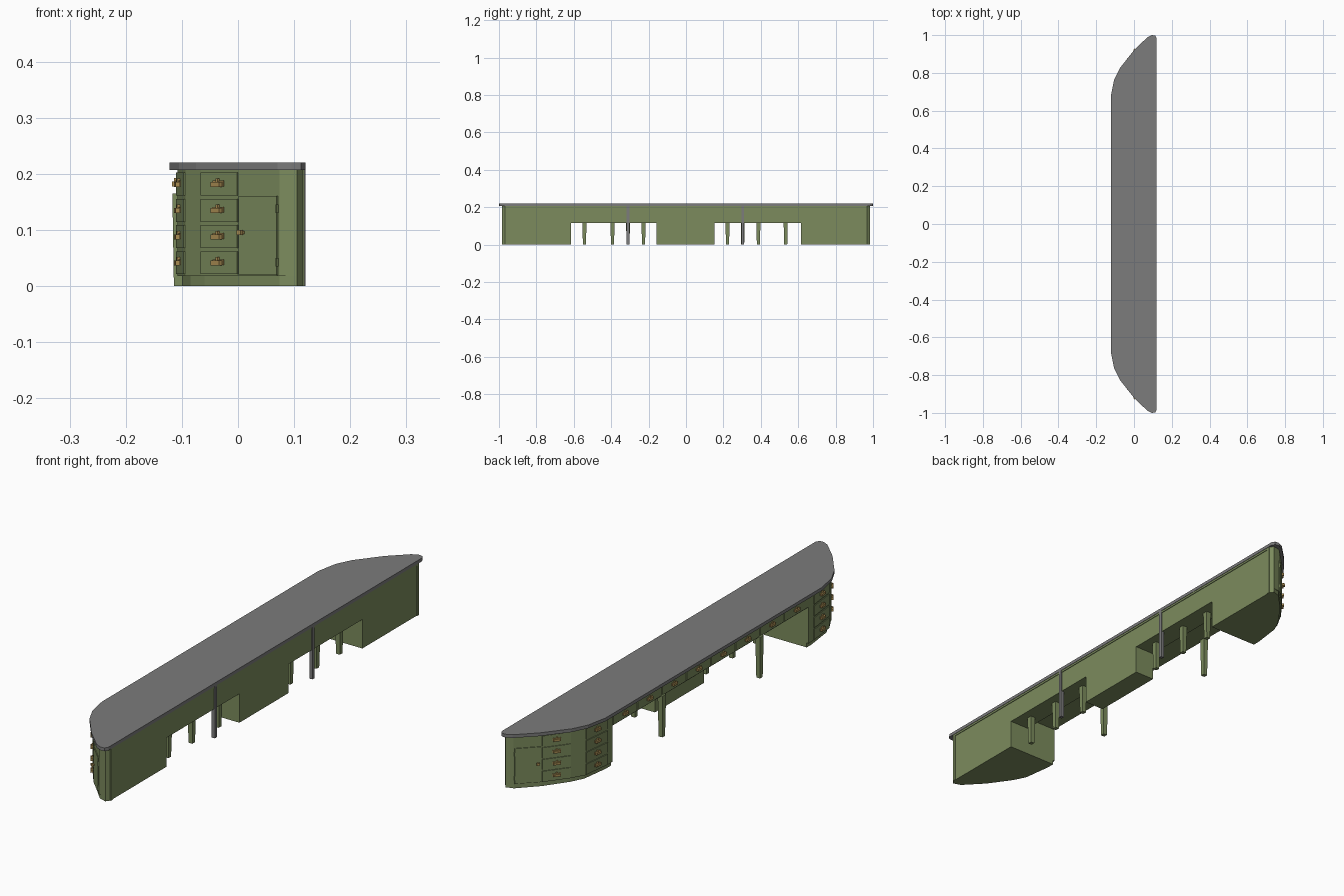
import bpy, bmesh
from mathutils import Vector

old = bpy.data.objects.get("Cube")
if old:
    bpy.data.objects.remove(old, do_unlink=True)


def material(name, rgb):
    m = bpy.data.materials.new(name)
    m.use_nodes = True
    m.diffuse_color = (*rgb, 1)
    m.node_tree.nodes["Principled BSDF"].inputs["Base Color"].default_value = (*rgb, 1)
    return m


GREEN = material("olive green paint", (0.2, 0.26, 0.11))
GREY = material("grey worktop", (0.2, 0.2, 0.2))
BRASS = material("brass", (0.42, 0.28, 0.09))


def prism(name, outline, z0, z1, mat, taper=1.0):
    """Extrude an xy outline; the bottom can shrink about its centre."""
    c = sum((Vector(p) for p in outline), Vector((0, 0))) / len(outline)
    bm = bmesh.new()
    low = [bm.verts.new((*(c + (Vector(p) - c) * taper), z0)) for p in outline]
    high = [bm.verts.new((*p, z1)) for p in outline]
    bm.faces.new(low)
    bm.faces.new(high)
    n = len(outline)
    for i in range(n):
        j = (i + 1) % n
        bm.faces.new((low[i], low[j], high[j], high[i]))
    bmesh.ops.recalc_face_normals(bm, faces=bm.faces)
    me = bpy.data.meshes.new(name)
    bm.to_mesh(me)
    bm.free()
    me.materials.append(mat)
    ob = bpy.data.objects.new(name, me)
    bpy.context.collection.objects.link(ob)
    return ob


def box(name, x0, x1, y0, y1, z0, z1, mat=GREEN, taper=1.0):
    return prism(name, [(x0, y0), (x1, y0), (x1, y1), (x0, y1)], z0, z1, mat, taper)


def plate(name, p, q, a, b, z0, z1, d0, d1, mat=GREEN):
    """Slab on the wall from p to q, from a to b along it, d0 to d1 outward."""
    p, q = Vector(p), Vector(q)
    t = (q - p).normalized()
    n = Vector((t.y, -t.x))
    if n.dot((p + q) / 2 - Vector((0.1, 0))) < 0:
        n = -n
    pts = [p + t * a + n * d0, p + t * b + n * d0, p + t * b + n * d1, p + t * a + n * d1]
    return prism(name, pts, z0, z1, mat)


def drawer(name, p, q, z0, z1):
    """Drawer front with a cup pull."""
    w = (Vector(q) - Vector(p)).length
    gap = 0.003
    plate(name + "_front", p, q, gap, w - gap, z0 + gap, z1 - gap, -0.002, 0.003)
    m, z = w / 2, (z0 + z1) / 2
    plate(name + "_pull_plate", p, q, m - 0.016, m + 0.016, z - 0.004, z + 0.006, 0.003, 0.005, BRASS)
    plate(name + "_pull_cup", p, q, m - 0.013, m + 0.013, z - 0.005, z + 0.004, 0.005, 0.012, BRASS)
    plate(name + "_pull_catch", p, q, m - 0.003, m + 0.003, z + 0.004, z + 0.01, 0.003, 0.008, BRASS)


# Worktop with clipped, rounded ends
top_half = [(0.12, 0.985), (0.112, 0.998), (0.095, 1.0), (0.07, 0.988), (0.0, 0.92),
            (-0.075, 0.825), (-0.105, 0.765), (-0.122, 0.68)]
prism("worktop", top_half + [(x, -y) for x, y in reversed(top_half)], 0.207, 0.22, GREY)

# End cabinets
END_Y = 0.615
wall = [(0.116, 0.968), (0.105, 0.983), (0.074, 0.977), (0.002, 0.905),
        (-0.066, 0.815), (-0.094, 0.765), (-0.108, 0.645)]
plinth = [(0.116, 0.968), (0.105, 0.983), (0.074, 0.973), (0.004, 0.9),
          (-0.06, 0.81), (-0.085, 0.76), (-0.1, 0.645)]
rows = 4
row_h = (0.205 - 0.018) / rows
for s, side in ((1, "back"), (-1, "front")):
    def flip(pts):
        return [(x, s * y) for x, y in pts]
    W = flip(wall)
    prism(side + "_cabinet", W + flip([(-0.108, END_Y), (0.116, END_Y)]), 0.018, 0.207, GREEN)
    prism(side + "_plinth", flip(plinth) + flip([(-0.1, END_Y), (0.116, END_Y)]), 0, 0.018, GREEN)

    # Two columns of drawers
    for i in range(rows):
        z = 0.018 + i * row_h
        drawer(f"{side}_end_drawer_{i}", W[3], W[4], z, z + row_h)
        drawer(f"{side}_corner_drawer_{i}", W[5], W[6], z, z + row_h)

    # Cupboard door with knob and hinges
    w = (Vector(W[2]) - Vector(W[3])).length
    plate(side + "_door", W[3], W[2], 0.002, w - 0.004, 0.02, 0.16, -0.002, 0.003)
    plate(side + "_door_knob_stem", W[3], W[2], 0.011, 0.016, 0.093, 0.098, 0.003, 0.009, BRASS)
    plate(side + "_door_knob", W[3], W[2], 0.008, 0.019, 0.091, 0.1, 0.009, 0.015, BRASS)
    for z in (0.035, 0.13):
        plate(side + "_hinge", W[3], W[2], w - 0.005, w - 0.002, z, z + 0.015, 0, 0.005)

    # Trim around the flat outer panel
    y0, y1 = sorted((s * 0.955, s * 0.968))
    box(side + "_panel_edge", 0.114, 0.1185, y0, y1, 0, 0.207)

# Drawer apron, flat back and central cabinet
box("drawer_apron", -0.106, 0.116, -END_Y, END_Y, 0.16, 0.207)
box("back_rail", 0.03, 0.116, -END_Y, END_Y, 0.115, 0.16)
box("centre_cabinet", 0.03, 0.116, -0.157, 0.152, 0, 0.115)
box("top_trim", 0.114, 0.1185, -0.955, 0.955, 0.199, 0.207)

count = 8
step = 2 * END_Y / count
for i in range(count):
    y = -END_Y + i * step
    drawer(f"apron_drawer_{i}", (-0.106, y), (-0.106, y + step), 0.16, 0.205)


def leg(name, x, y, top):
    box(name, x - 0.011, x + 0.011, y - 0.011, y + 0.011, 0, top, GREEN, 0.75)


# Inner legs, front legs and grey posts on the flat side
for y in (-0.543, -0.393, -0.227, 0.222, 0.387, 0.533):
    leg("inner_leg", 0.072, y, 0.12)
for y in (-0.31, 0.303):
    leg("front_leg", -0.106, y, 0.165)
    box("grey_post", 0.106, 0.12, y - 0.007, y + 0.007, 0, 0.207, GREY)
